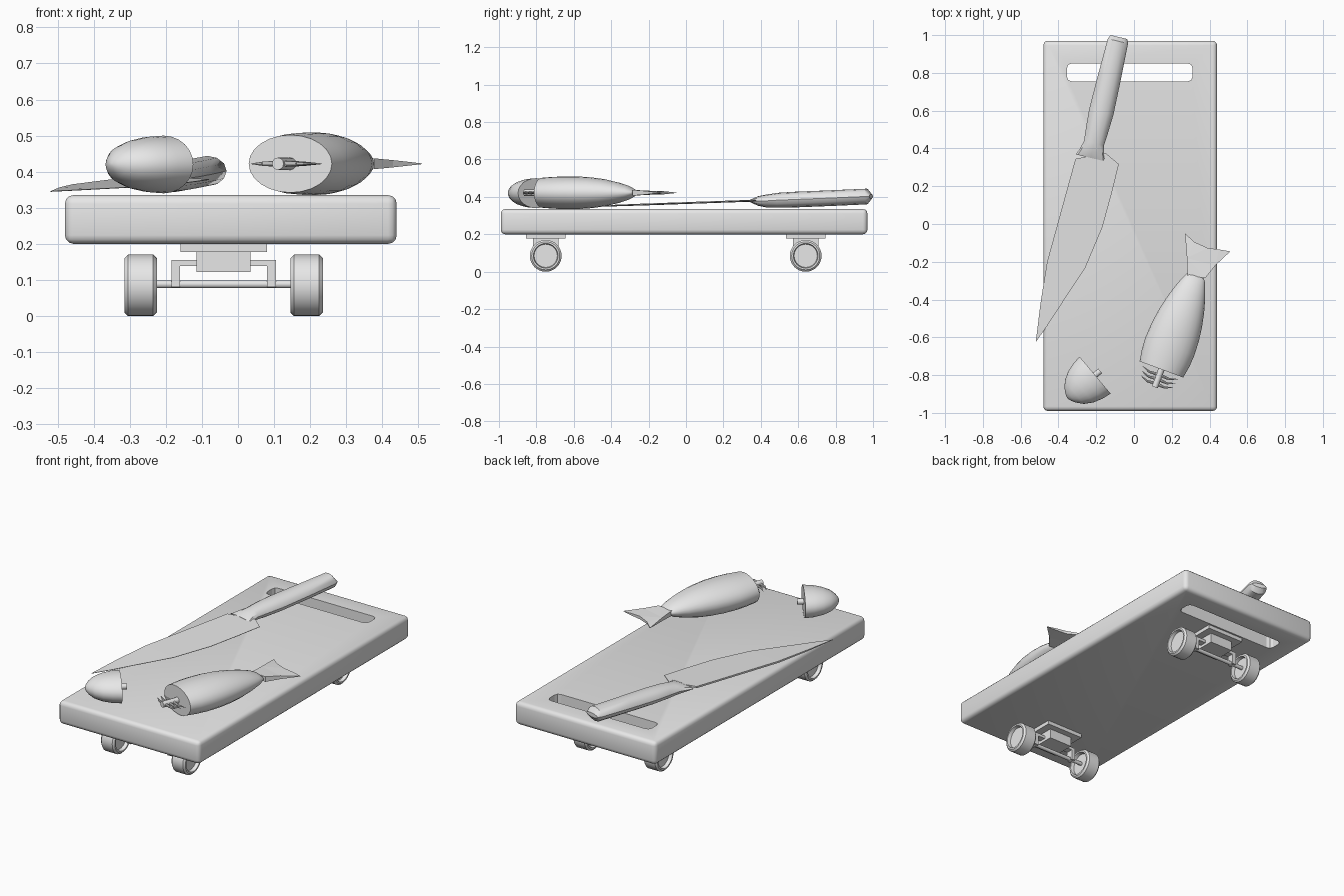
import bpy, bmesh, math
from mathutils import Vector, Matrix

cube = bpy.data.objects.get("Cube")
if cube:
    bpy.data.objects.remove(cube, do_unlink=True)

grey = bpy.data.materials.new("plain_grey")
grey.use_nodes = True
grey.diffuse_color = (0.8, 0.8, 0.8, 1)
grey.node_tree.nodes["Principled BSDF"].inputs["Base Color"].default_value = (0.8, 0.8, 0.8, 1)


def finish(name, bm, smooth=True):
    """Turn a bmesh into a named object."""
    bmesh.ops.recalc_face_normals(bm, faces=bm.faces)
    mesh = bpy.data.meshes.new(name)
    bm.to_mesh(mesh)
    bm.free()
    mesh.materials.append(grey)
    obj = bpy.data.objects.new(name, mesh)
    bpy.context.collection.objects.link(obj)
    if smooth:
        bpy.ops.object.select_all(action="DESELECT")
        obj.select_set(True)
        bpy.context.view_layer.objects.active = obj
        bpy.ops.object.shade_smooth_by_angle(angle=math.radians(35))
    return obj


def box_mesh(lo, hi):
    lo, hi = Vector(lo), Vector(hi)
    bm = bmesh.new()
    bmesh.ops.create_cube(bm, size=1, matrix=Matrix.Translation((lo + hi) / 2)
                          @ Matrix.Diagonal((*(hi - lo), 1)))
    return bm


def box(name, lo, hi):
    return finish(name, box_mesh(lo, hi), False)


def loft(name, origin, direction, stations, sides=24):
    """Elliptical rings along a direction: (along, half width, half height, lift)."""
    origin, d = Vector(origin), Vector(direction).normalized()
    side = d.orthogonal() if abs(d.z) > 0.9 else d.cross(Vector((0, 0, 1))).normalized()
    up = side.cross(d)
    bm = bmesh.new()
    rings = []
    for along, hw, hh, lift in stations:
        c = origin + d * along + up * lift
        angles = [2 * math.pi * i / sides for i in range(sides)]
        rings.append([bm.verts.new(c + side * hw * math.cos(a) + up * hh * math.sin(a))
                      for a in angles])
    for a, b in zip(rings, rings[1:]):
        for i in range(sides):
            j = (i + 1) % sides
            bm.faces.new((a[i], a[j], b[j], b[i]))
    bm.faces.new(rings[0])
    bm.faces.new(rings[-1])
    return finish(name, bm)


def rod(name, start, end, r0, r1, sides=12):
    start, end = Vector(start), Vector(end)
    d = end - start
    return loft(name, start, d, [(0, r0, r0, 0), (d.length, r1, r1, 0)], sides)


def plate(name, points):
    """Flat outline with points (x, y, z, half thickness)."""
    bm = bmesh.new()
    top = [bm.verts.new((x, y, z + t)) for x, y, z, t in points]
    low = [bm.verts.new((x, y, z - t)) for x, y, z, t in points]
    for i in range(len(points)):
        j = (i + 1) % len(points)
        bm.faces.new((top[i], top[j], low[j], low[i]))
    bmesh.ops.triangulate(bm, faces=[bm.faces.new(top), bm.faces.new(low)])
    return finish(name, bm, False)


# Cutting board with rounded edges and a handle slot
bm = box_mesh((-0.48, -0.99, 0.20), (0.44, 0.97, 0.335))
bmesh.ops.bevel(bm, geom=bm.edges[:], offset=0.024, segments=3, profile=0.5, affect="EDGES")
board = finish("cutting_board", bm)
bm = box_mesh((-0.355, 0.755, 0.1), (0.31, 0.85, 0.45))
upright = [e for e in bm.edges if abs(e.verts[0].co.z - e.verts[1].co.z) > 0.1]
bmesh.ops.bevel(bm, geom=upright, offset=0.025, segments=2, profile=0.5, affect="EDGES")
cutter = finish("slot_cutter", bm, False)
cutter.hide_render = True
cut = board.modifiers.new("slot", "BOOLEAN")
cut.object = cutter
cut.solver = "EXACT"
bpy.ops.object.select_all(action="DESELECT")
board.select_set(True)
bpy.context.view_layer.objects.active = board
bpy.ops.object.modifier_apply(modifier=cut.name)
bpy.data.objects.remove(cutter, do_unlink=True)

# Wheel trucks
MID = -0.04
for end, y in (("front", -0.75), ("rear", 0.64)):
    box(end + "_base_plate", (MID - 0.12, y - 0.105, 0.178), (MID + 0.12, y + 0.105, 0.202))
    box(end + "_truck_block", (MID - 0.075, y - 0.068, 0.122), (MID + 0.075, y + 0.068, 0.18))
    box(end + "_hanger_bar", (MID - 0.145, y - 0.02, 0.138), (MID + 0.145, y + 0.02, 0.155))
    rod(end + "_axle", (MID - 0.22, y, 0.088), (MID + 0.22, y, 0.088), 0.011, 0.011)
    for label, s in (("right", -1), ("left", 1)):
        x = MID + s * 0.133
        box(f"{end}_{label}_hanger_leg", (x - 0.012, y - 0.02, 0.08), (x + 0.012, y + 0.02, 0.155))
        # wheel with chamfered rims and dished faces
        profile = [(0.02, 0.062), (0, 0.066), (0, 0.075), (0.01, 0.085),
                   (0.08, 0.085), (0.09, 0.075), (0.09, 0.066), (0.07, 0.062)]
        loft(f"{end}_{label}_wheel", (MID + s * 0.185, y, 0.085), (s, 0, 0),
             [(a, r, r, 0) for a, r in profile], 32)

# Knife
loft("knife_handle", (-0.23, 0.35, 0.378), (0.228, 0.974, 0),
     [(0, 0.08, 0.006, 0), (0.035, 0.066, 0.025, 0), (0.08, 0.054, 0.034, 0),
      (0.15, 0.06, 0.04, 0.004), (0.25, 0.066, 0.042, 0.008), (0.43, 0.062, 0.042, 0.015),
      (0.635, 0.055, 0.042, 0.024), (0.657, 0.045, 0.012, 0.024)], 12)
outline = [(-0.31, 0.345, 0.005), (-0.46, -0.2, 0.005), (-0.495, -0.42, 0.004),
           (-0.52, -0.625, 0.001), (-0.46, -0.54, 0.001), (-0.395, -0.44, 0.001),
           (-0.257, -0.23, 0.001), (-0.167, -0.016, 0.001), (-0.119, 0.16, 0.001),
           (-0.08, 0.317, 0.001), (-0.15, 0.375, 0.003)]
plate("knife_blade", [(x, y, 0.345 + 0.035 * (y + 0.63), t) for x, y, t in outline])

# Fish body, tail and backbone
Z = 0.422
start, axis = Vector((0.145, -0.77, Z)), Vector((0.347, 0.938, 0))
side = Vector((0.938, -0.347, 0))
loft("fish_body", start, axis,
     [(0, 0.123, 0.08, 0), (0.065, 0.134, 0.085, 0), (0.13, 0.138, 0.087, 0),
      (0.21, 0.134, 0.087, 0), (0.285, 0.124, 0.082, 0), (0.36, 0.108, 0.072, 0),
      (0.434, 0.087, 0.055, 0), (0.49, 0.066, 0.038, 0), (0.52, 0.052, 0.022, 0),
      (0.53, 0.042, 0.012, 0)])
plate("tail_fin", [(0.283, -0.275, Z, 0.015), (0.28, -0.18, Z, 0.01), (0.27, -0.05, Z, 0.001),
                   (0.32, -0.095, Z, 0.006), (0.39, -0.127, Z, 0.009), (0.45, -0.135, Z, 0.006),
                   (0.51, -0.145, Z, 0.001), (0.43, -0.22, Z, 0.01), (0.378, -0.285, Z, 0.015)])
rod("backbone", start + axis * 0.01, start - axis * 0.1, 0.017, 0.017)
for i in range(3):
    root = start - axis * (0.03 + 0.025 * i)
    for label, s in (("right", -1), ("left", 1)):
        reach = 0.1 - 0.005 * i
        bend = root + side * s * reach * 0.55 - axis * 0.004
        tip = root + side * s * reach + axis * 0.012
        rod(f"{label}_rib_{i + 1}", root, bend, 0.009, 0.006, 8)
        rod(f"{label}_rib_tip_{i + 1}", bend, tip, 0.006, 0.001, 8)

# Fish head
neck, snout = Vector((-0.206, -0.80, 0.42)), Vector((-0.767, -0.642, 0))
loft("fish_head", neck, snout,
     [(0, 0.128, 0.08, 0), (0.05, 0.121, 0.077, 0), (0.1, 0.105, 0.068, 0),
      (0.143, 0.079, 0.053, 0), (0.17, 0.048, 0.035, 0), (0.184, 0.024, 0.018, 0),
      (0.19, 0.006, 0.005, 0)])
rod("neck_bone", neck + snout * 0.01, neck - snout * 0.035, 0.016, 0.016)
